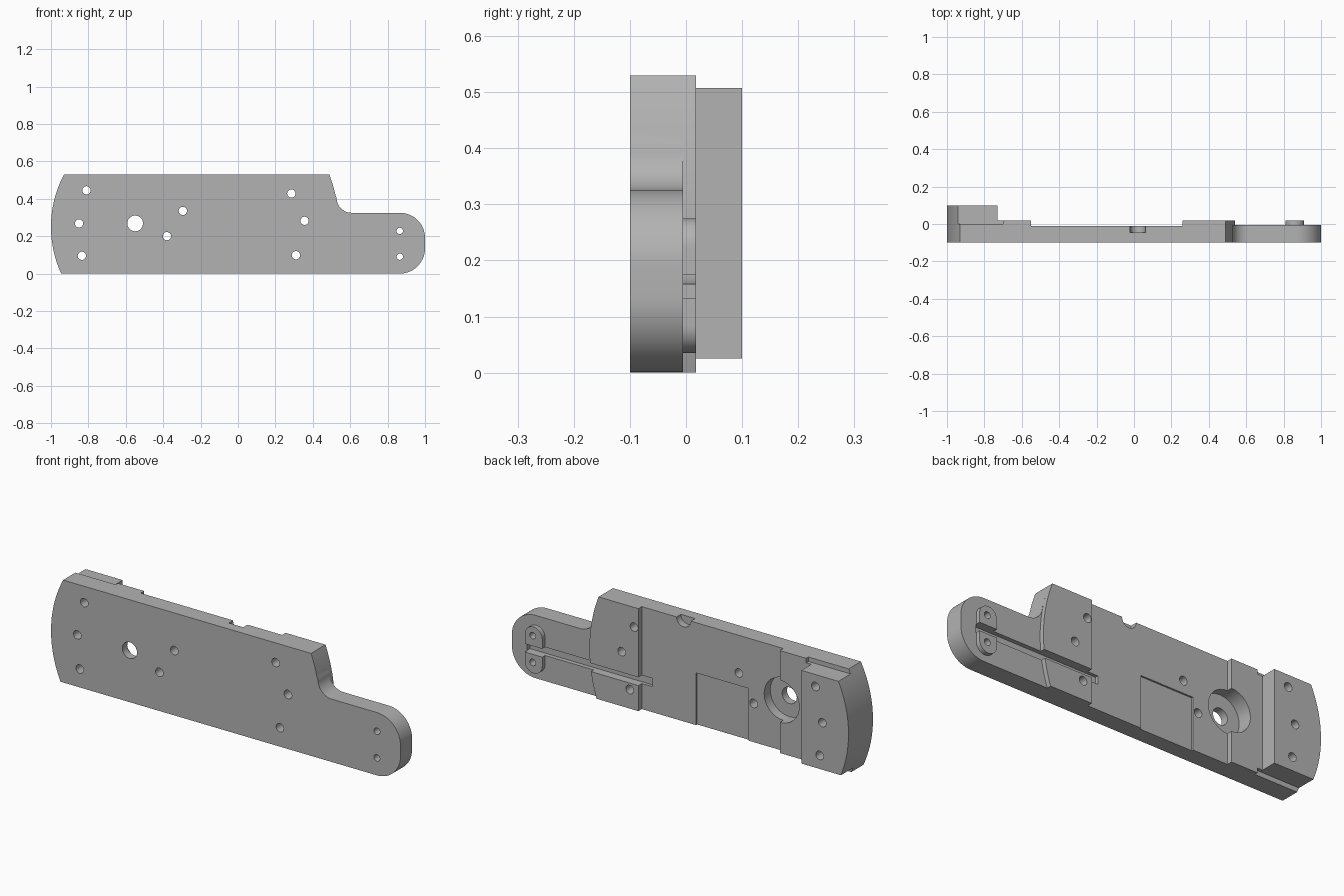
import bpy
import bmesh
from math import sin, cos, asin, radians, degrees

cube = bpy.data.objects.get("Cube")
if cube:
    bpy.data.objects.remove(cube, do_unlink=True)

grey = bpy.data.materials.new("plain_grey")
grey.use_nodes = True
grey.diffuse_color = (0.45, 0.45, 0.45, 1)
grey.node_tree.nodes["Principled BSDF"].inputs["Base Color"].default_value = grey.diffuse_color


def arc(cx, cz, r, a0, a1, steps=20):
    """Points on an arc in the xz plane, angles in degrees."""
    angles = [radians(a0 + (a1 - a0) * i / steps) for i in range(steps + 1)]
    return [(cx + r * cos(a), cz + r * sin(a)) for a in angles]


def prism(name, points, y0, y1):
    """Extrude an xz outline from y0 to y1."""
    bm = bmesh.new()
    face = bm.faces.new([bm.verts.new((x, y0, z)) for x, z in points])
    ext = bmesh.ops.extrude_face_region(bm, geom=[face])
    moved = [v for v in ext["geom"] if isinstance(v, bmesh.types.BMVert)]
    bmesh.ops.translate(bm, verts=moved, vec=(0, y1 - y0, 0))
    bmesh.ops.recalc_face_normals(bm, faces=bm.faces)
    mesh = bpy.data.meshes.new(name)
    bm.to_mesh(mesh)
    bm.free()
    mesh.materials.append(grey)
    obj = bpy.data.objects.new(name, mesh)
    bpy.context.collection.objects.link(obj)
    return obj


def box(x0, x1, z0, z1):
    return [(x0, z0), (x1, z0), (x1, z1), (x0, z1)]


def circle(x, z, r):
    return arc(x, z, r, 0, 360, 32)[:-1]


def combine(target, points, y0, y1, operation="DIFFERENCE"):
    """Cut an extruded outline out of the target, or join it on."""
    tool = prism("tool", points, y0, y1)
    tool.hide_render = True
    mod = target.modifiers.new("shape", "BOOLEAN")
    mod.operation = operation
    mod.solver = "EXACT"
    mod.object = tool
    bpy.context.view_layer.objects.active = target
    bpy.ops.object.modifier_apply(modifier=mod.name)
    bpy.data.objects.remove(tool, do_unlink=True)


FRONT, TAIL, MID, PAD, BACK, OVER = -0.1, -0.005, -0.01, 0.018, 0.1, 0.2
TOP, WAIST, MID_Z = 0.53, 0.325, 0.25


def bow(cx, r, z):
    """Angle at which a bowed end of radius r reaches height z."""
    return degrees(asin((z - MID_Z) / r))


# Full outline: bowed end, straight top, shoulder fillet, rounded tail
left_end = arc(-0.4, MID_Z, 0.6, 180 - bow(0, 0.6, 0), 180 - bow(0, 0.6, TOP))
shoulder = arc(-0.24, MID_Z, 0.78, bow(0, 0.78, TOP), bow(0, 0.78, 0.415), 8)
fillet = arc(0.607, 0.405, 0.08, 180, 270, 12)
tail_end = arc(0.865, 0.19, 0.135, 90, 0) + arc(0.865, 0.135, 0.135, 0, -90)
plate = prism("side_plate", left_end + shoulder + fillet + tail_end, FRONT, BACK)

# Stepped back: end block, pads, sunken middle and tail
combine(plate, box(-0.73, 1.2, -0.1, 0.7), PAD, OVER)
combine(plate, box(-0.55, 0.26, -0.1, 0.7), MID, OVER)
pad_edge = arc(-0.24, MID_Z, 0.78, bow(0, 0.78, -0.05), bow(0, 0.78, 0.6), 24)
combine(plate, pad_edge + [(1.2, 0.6), (1.2, -0.05)], TAIL, OVER)
for z0, z1 in ((-0.1, 0.025), (0.507, 0.7)):
    combine(plate, box(-1.2, -0.70, z0, z1), 0, OVER)

# Rounded boss on the tail, then the groove running through it and the pad
boss = arc(0.86, 0.225, 0.05, 0, 180) + arc(0.86, 0.085, 0.05, 180, 360)
combine(plate, boss, -0.04, PAD, "UNION")
combine(plate, box(0.2, 0.912, 0.132, 0.175), -0.027, OVER)

# Shallow recess, top edge notch and counterbore
combine(plate, box(-0.35, -0.05, -0.1, 0.27), MID - 0.009, OVER)
combine(plate, circle(0.02, TOP, 0.041), -0.045, OVER)
combine(plate, circle(-0.55, 0.268, 0.11), -0.06, OVER)
combine(plate, circle(-0.55, 0.268, 0.042), -0.2, OVER)

# Screw holes through the plate
holes = [(-0.81, 0.445), (-0.85, 0.268), (-0.835, 0.095), (-0.295, 0.335),
         (-0.38, 0.2), (0.285, 0.428), (0.356, 0.282), (0.31, 0.098)]
for x, z in holes:
    combine(plate, circle(x, z, 0.022), -0.2, OVER)
for z in (0.09, 0.228):
    combine(plate, circle(0.865, z, 0.017), -0.2, OVER)

bpy.ops.object.select_all(action="DESELECT")
plate.select_set(True)
bpy.context.view_layer.objects.active = plate
bpy.ops.object.shade_smooth_by_angle(angle=radians(30))
